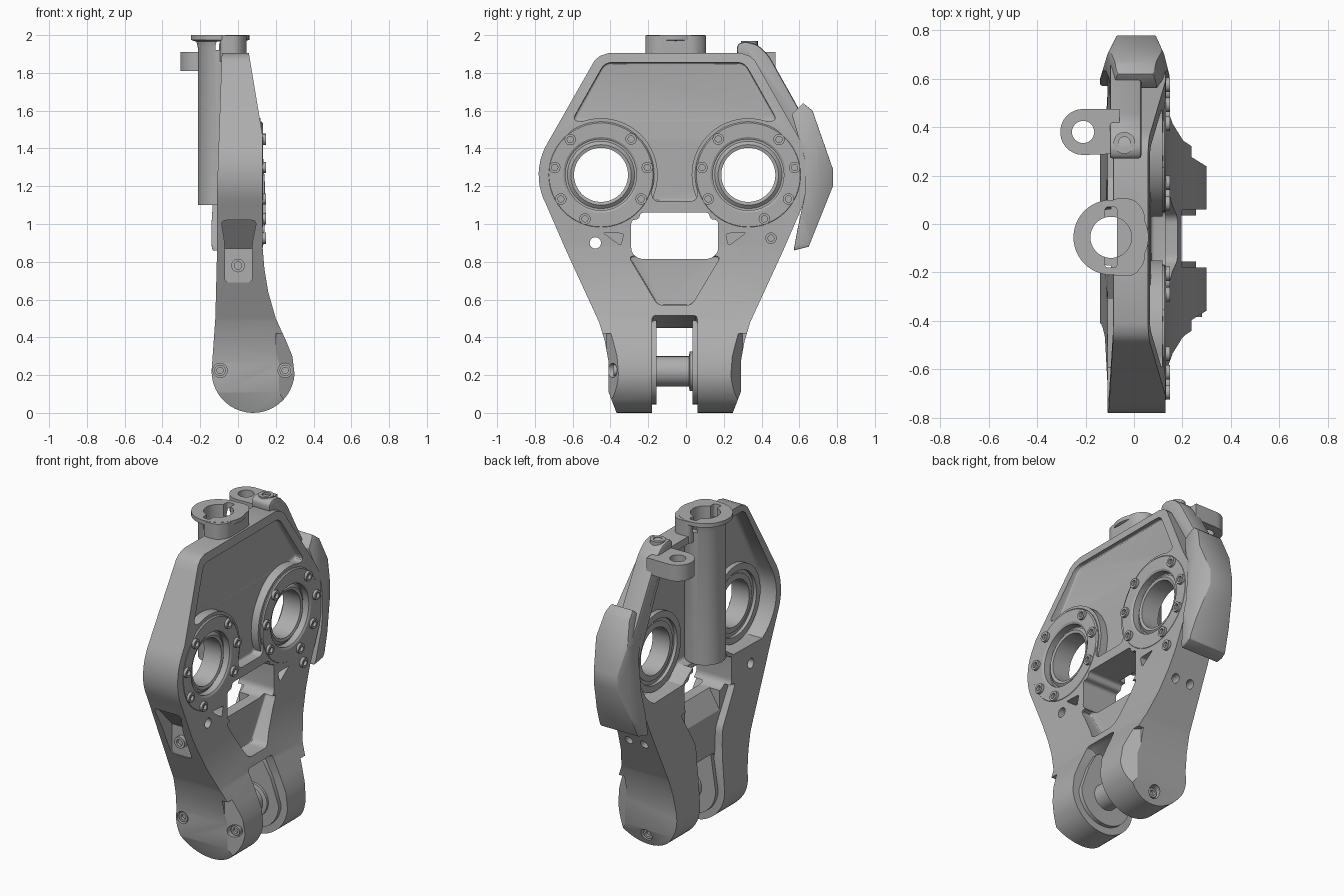
import bpy, bmesh, math
from mathutils import Vector

cube = bpy.data.objects.get("Cube")
if cube:
    bpy.data.objects.remove(cube)

metal = bpy.data.materials.new("grey metal")
metal.use_nodes = True
metal.diffuse_color = (0.42, 0.42, 0.42, 1)
metal.node_tree.nodes["Principled BSDF"].inputs["Base Color"].default_value = (0.42, 0.42, 0.42, 1)

MID = -0.06                      # symmetry plane of the link in y
HUB_D, HUB_Z = 0.39, 1.26        # bearing centres
TUBE = (-0.095, -0.055)
PIN = (0.08, 0.22)


def place(axis, a, b, c):
    return {"x": (c, a, b), "y": (a, c, b), "z": (a, b, c)}[axis]


def finish(name, bm):
    bmesh.ops.remove_doubles(bm, verts=bm.verts, dist=1e-5)
    bmesh.ops.recalc_face_normals(bm, faces=bm.faces)
    me = bpy.data.meshes.new(name)
    bm.to_mesh(me)
    bm.free()
    me.materials.append(metal)
    ob = bpy.data.objects.new(name, me)
    bpy.context.collection.objects.link(ob)
    return ob


def rounded(pts, r, n=5):
    """Round every corner of a polygon."""
    out = []
    for i, p in enumerate(pts):
        p, a, b = Vector(p), Vector(pts[i - 1]), Vector(pts[(i + 1) % len(pts)])
        k = min(r, (a - p).length * 0.45, (b - p).length * 0.45)
        s, e = p + (a - p).normalized() * k, p + (b - p).normalized() * k
        for j in range(n + 1):
            t = j / n
            out.append(tuple(s * (1 - t) ** 2 + p * 2 * t * (1 - t) + e * t * t))
    return out


def arc(centre, r, start, stop, step):
    return [(centre[0] + r * math.cos(math.radians(a)), centre[1] + r * math.sin(math.radians(a)))
            for a in range(start, stop, step)]


def prism(name, pts, axis, lo, hi):
    bm = bmesh.new()
    f = bm.faces.new([bm.verts.new(place(axis, a, b, lo)) for a, b in pts])
    ext = bmesh.ops.extrude_face_region(bm, geom=[f])["geom"]
    move = Vector(place(axis, 0, 0, hi - lo))
    bmesh.ops.translate(bm, vec=move, verts=[v for v in ext if isinstance(v, bmesh.types.BMVert)])
    return finish(name, bm)


def lathe(name, profile, axis, centre, closed=False, n=48):
    """Spin (radius, height) pairs about an axis through centre."""
    bm = bmesh.new()
    loops = []
    for i in range(n):
        t = math.tau * i / n
        loops.append([bm.verts.new(place(axis, centre[0] + r * math.cos(t), centre[1] + r * math.sin(t), h))
                      for r, h in profile])
    m = len(profile)
    for i in range(n):
        p, q = loops[i], loops[(i + 1) % n]
        for j in range(m if closed else m - 1):
            k = (j + 1) % m
            bm.faces.new((p[j], p[k], q[k], q[j]))
    bmesh.ops.dissolve_degenerate(bm, dist=1e-5, edges=bm.edges)
    return finish(name, bm)


def disc(name, r, lo, hi, axis, centre, step=8):
    return prism(name, arc(centre, r, 0, 360, step), axis, lo, hi)


def bake(ob, mod):
    bpy.context.view_layer.update()
    me = bpy.data.meshes.new_from_object(ob.evaluated_get(bpy.context.evaluated_depsgraph_get()))
    ob.modifiers.remove(mod)
    ob.data = me


def combine(ob, other, op="DIFFERENCE"):
    mod = ob.modifiers.new("bool", "BOOLEAN")
    mod.operation, mod.solver, mod.object = op, "EXACT", other
    bake(ob, mod)
    bpy.data.objects.remove(other)
    return ob


def bevel(ob, width, segments=3):
    mod = ob.modifiers.new("bevel", "BEVEL")
    mod.width, mod.segments, mod.limit_method = width, segments, "ANGLE"
    mod.angle_limit = math.radians(40)
    bake(ob, mod)
    return ob


def both(half):
    """Mirror a half outline (distance, z) to a full (y, z) outline."""
    return [(MID + d, z) for d, z in half] + [(MID - d, z) for d, z in reversed(half)]


def bolt(name, axis, centre, base, out=1, r=0.03):
    h = 0.028 * out
    return lathe(name, [(0, base), (r, base), (r, base + h), (r * .55, base + h), (r * .55, base + h * .4),
                        (0, base + h * .4)], axis, centre, n=20)


# Main body: side outline crossed with the front outline
side = [(0.30, -0.02), (0.35, 0.11), (0.35, 0.27), (0.37, 0.38), (0.40, 0.48), (0.575, 0.86)]
side += arc((HUB_D, HUB_Z), 0.33, -28, 33, 6) + [(0.45, 1.82), (0.425, 1.865), (0.395, 1.89), (0.35, 1.905)]
body = prism("main_body", both(side), "x", -0.4, 0.4)
front = [(-0.085, 1.92), (-0.11, 1.2), (-0.11, 0.9), (-0.12, 0.5)] + arc(PIN, 0.22, 180, 361, 8)
front += [(0.288, 0.3), (0.255, 0.38), (0.20, 0.50), (0.16, 0.64), (0.14, 0.76), (0.13, 0.88), (0.13, 1.47),
          (0.055, 1.92)]
combine(body, prism("front_outline", front, "y", -1, 1), "INTERSECT")

# Recesses either side of the thin web; the front floor leans back with the face
recess = rounded(both([(0.12, 1.12), (0.12, 1.3), (0.3, 1.54), (0.545, 1.545), (0.37, 1.855)]), 0.04)
cutter = prism("front_recess", recess, "x", -0.2, 0.5)
floor = [(0.032, 1.9), (0.07, 1.45), (0.07, 1.0), (0.4, 1.0), (0.4, 1.9)]
combine(cutter, prism("recess_floor", floor, "y", -1, 1), "INTERSECT")
combine(body, bevel(cutter, 0.022))
recess = both([(0.15, 1.09), (0.25, 1.02)] + arc((HUB_D, HUB_Z), 0.285, -60, 31, 10) + [(0.40, 1.84), (0.37, 1.86)])
combine(body, bevel(prism("back_recess", recess, "x", -0.5, 0.0), 0.02))
combine(body, prism("bar_relief", both([(0.15, 1.0), (0.15, 1.2)]), "x", -0.5, -0.07))

# Bearing housings
for s in (-1, 1):
    combine(body, disc("housing", 0.30, 0.02, 0.118, "x", (MID + s * HUB_D, HUB_Z), 6), "UNION")
    combine(body, disc("back_ring", 0.24, -0.03, 0.03, "x", (MID + s * HUB_D, HUB_Z), 6), "UNION")

# Middle window, lower pockets and fork slot
window = rounded(both([(0.19, 0.815), (0.23, 0.85), (0.23, 1.02), (0.19, 1.025), (0.18, 1.06)]), 0.025)
combine(body, prism("window", window, "x", -0.5, 0.5))
pocket = rounded(both([(0.09, 0.57), (0.245, 0.83)]), 0.03)
combine(body, bevel(prism("front_pocket", pocket, "x", 0.07, 0.5), 0.02))
combine(body, prism("back_pocket", rounded(both([(0.12, 0.40), (0.13, 0.6), (0.27, 0.84)]), 0.03), "x", -0.5, -0.07))
sill = [(0.01, 0.83), (-0.08, 0.68), (-0.3, 0.68), (-0.3, 0.83)]
combine(body, prism("sloping_sill", sill, "y", MID - 0.17, MID + 0.17))
slot = prism("fork_slot", [(-0.5, -0.1), (0.5, -0.1), (0.5, 0.53), (0.16, 0.515), (0.05, 0.45), (-0.5, 0.45)],
             "y", MID - 0.12, MID + 0.12)
combine(body, bevel(slot, 0.02, 2))
for s in (-1, 1):
    c = (MID + s * HUB_D, HUB_Z)
    combine(body, disc("bearing_seat", 0.20, 0.085, 0.5, "x", c))
    combine(body, disc("back_seat", 0.20, -0.5, -0.01, "x", c))
    combine(body, disc("bearing_bore", 0.165, -0.5, 0.5, "x", c))
    tri = [(MID + s * d, z) for d, z in ((0.27, 0.95), (0.38, 0.955), (0.285, 0.885))]
    combine(body, prism("corner_pocket", rounded(tri, 0.015), "x", 0.05, 0.5))
    # slanted outer corner of each flared foot
    corner = [(x, MID + s * d) for x, d in ((0.2, 0.36), (0.32, 0.285), (0.32, 0.5), (0.2, 0.5))]
    combine(body, prism("foot_corner", corner, "z", -0.1, 0.42))
combine(body, disc("cross_hole", 0.03, -0.5, 0.5, "x", (MID - 0.42, 0.90), 15))
bolt("cross_bolt", "x", (0.45, 0.925), 0.12)
for x in (-0.03, 0.075):
    combine(body, disc("rear_hole", 0.025, 0.35, 0.8, "y", (x, 0.73), 15))

# Sunken bolts in the outer leg faces
for s, x, z, depth in ((-1, -0.095, 0.225, 0.32), (-1, 0.25, 0.225, 0.30), (1, 0.08, 0.07, 0.295)):
    y = MID + s * depth
    combine(body, disc("leg_bolt_hole", 0.038, min(y, s), max(y, s), "y", (x, z), 15))
    bolt("leg_bolt", "y", (x, z), y - s * 0.004, s)

# Notch in the front edge with a sloping roof
notch = rounded([(-0.07, 0.69), (0.075, 0.69), (0.075, 0.9), (0.1, 1.02), (-0.09, 1.02), (-0.07, 0.9)], 0.03)
cutter = prism("edge_notch", notch, "y", -0.9, -0.5)
roof = [(-1, 0.6), (-0.55, 0.6), (-0.55, 0.87), (-0.68, 1.02), (-1, 1.02)]
combine(cutter, prism("notch_roof", roof, "x", -0.3, 0.3), "INTERSECT")
combine(body, cutter)
bolt("notch_bolt", "y", (0.0, 0.78), -0.549, -1, 0.036)

# Vertical tube with flange, joined to a neck on top of the body
neck = rounded([(-0.095, -0.215), (0.0, -0.215), (0.045, -0.16), (0.045, 0.05), (0.0, 0.105), (-0.095, 0.105)], 0.03)
combine(body, prism("neck", neck, "z", 1.86, 1.999), "UNION")
combine(body, disc("tube_clearance", 0.088, 1.08, 2.2, "z", TUBE))
tube = lathe("vertical_tube", [(0.085, 1.1), (0.117, 1.1), (0.117, 1.93), (0.125, 1.965), (0.155, 1.975), (0.155, 2.0),
                               (0.085, 2.0)], "z", TUBE, True)
for y in (-0.1, 0.1):
    key = rounded([(TUBE[0] + a * 0.025, TUBE[1] + y + b * 0.025) for a, b in ((-1, -1), (1, -1), (1, 1), (-1, 1))],
                  0.015)
    for target in (tube, body):
        combine(target, prism("keyway", key, "z", 1.92, 2.1))

# Bearings, cover rings and ring bolts
for s, word in ((-1, "front"), (1, "rear")):
    c = (MID + s * HUB_D, HUB_Z)
    lathe(word + "_cover_ring", [(0.188, 0.08), (0.188, 0.125), (0.20, 0.132), (0.275, 0.132), (0.282, 0.125),
                                 (0.282, 0.1), (0.21, 0.1), (0.21, 0.08)], "x", c, True, 64)
    lathe(word + "_bearing", [(0.143, -0.02), (0.143, 0.10), (0.16, 0.105), (0.178, 0.09), (0.178, -0.015)],
          "x", c, True, 64)
    for a in (9, 50, 131, 171, 211, 250, 329):
        t = math.radians(a)
        bolt(word + "_ring_bolt", "x", (c[0] - s * 0.248 * math.cos(t), c[1] + 0.248 * math.sin(t)), 0.12)

# Fork pin, and raised pads on the inner leg faces
lathe("fork_pin", [(0, MID - 0.15), (0.08, MID - 0.15), (0.08, MID + 0.075), (0.105, MID + 0.08), (0.105, MID + 0.15),
                   (0, MID + 0.15)], "y", PIN)
leg_pad = arc(PIN, 0.175, 180, 361, 10) + [(0.2, 0.38), (0.15, 0.47), (0.12, 0.49), (-0.02, 0.49), (-0.06, 0.46)]
for s in (-1, 1):
    lo, hi = sorted((MID + s * 0.095, MID + s * 0.14))
    prism("leg_pad", leg_pad, "y", lo, hi)

# Rear guard pad, narrower towards the top and the outer face
guard = [(0.56, 1.58), (0.62, 1.64), (0.67, 1.60), (0.778, 1.29), (0.778, 1.20), (0.65, 0.88), (0.57, 0.86),
         (0.59, 0.97), (0.63, 1.16), (0.63, 1.34)]
pad = prism("guard_pad", guard, "x", -0.3, 0.3)
pad_front = [(-0.07, 1.66), (0.08, 1.66), (0.13, 1.4), (0.15, 1.1), (0.13, 0.84), (-0.14, 0.84), (-0.14, 1.1),
             (-0.11, 1.4)]
combine(pad, prism("pad_outline", rounded(pad_front, 0.05), "y", -1, 1), "INTERSECT")
pad_top = [(-0.06, 0.8), (0.08, 0.8), (0.125, 0.7), (0.15, 0.6), (0.15, 0.5), (-0.14, 0.5), (-0.14, 0.6), (-0.11, 0.7)]
combine(pad, prism("pad_section", pad_top, "z", 0.5, 2), "INTERSECT")
bevel(pad, 0.015, 2)

# Arm from the top down to the guard, and the hanging lug
arm = [(0.27, 1.89), (0.27, 1.95), (0.31, 1.967), (0.38, 1.95), (0.44, 1.89), (0.67, 1.48), (0.60, 1.40), (0.36, 1.85)]
bevel(prism("guard_arm", rounded(arm, 0.03), "x", -0.10, 0.03), 0.012, 2)
bolt("arm_bolt", "z", (-0.04, 0.335), 1.94, 1, 0.045)
lug = [(-0.06, 0.29), (-0.06, 0.475)] + arc((-0.21, 0.38), 0.095, 90, 271, 12)
combine(prism("hanging_lug", lug, "z", 1.81, 1.91), disc("lug_hole", 0.046, 1.7, 2.0, "z", (-0.21, 0.38), 12))

# Smooth rounded faces, keep edges crisp
bpy.ops.object.select_all(action="DESELECT")
for ob in bpy.context.scene.objects:
    if ob.type == "MESH" and ob.data.materials and ob.data.materials[0] == metal:
        ob.select_set(True)
        bpy.context.view_layer.objects.active = ob
bpy.ops.object.shade_smooth_by_angle(angle=math.radians(30))
